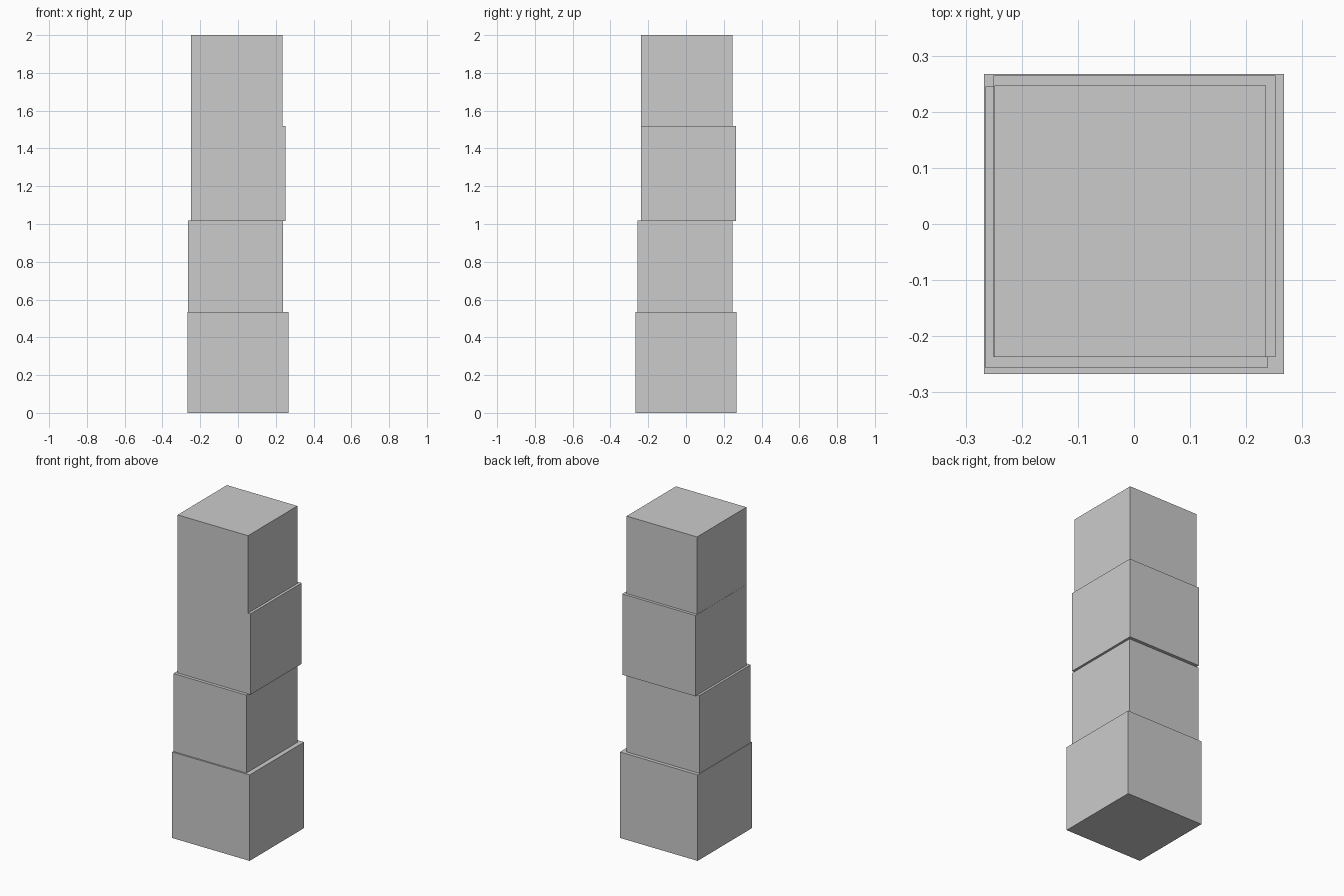
import bpy

if "Cube" in bpy.data.objects:
    bpy.data.objects.remove(bpy.data.objects["Cube"])

# Stack of four slightly offset cubes: name, size, centre x, centre y, top z
BLOCKS = [
    ("bottom_block", 0.534, 0.0, 0.0, 0.534),
    ("lower_middle_block", 0.502, -0.0135, -0.006, 1.018),
    ("upper_middle_block", 0.502, 0.001, 0.014, 1.519),
    ("top_block", 0.484, -0.007, 0.005, 2.0),
]

for name, size, x, y, top in BLOCKS:
    bpy.ops.mesh.primitive_cube_add(size=size, location=(x, y, top - size / 2))
    bpy.context.object.name = name
